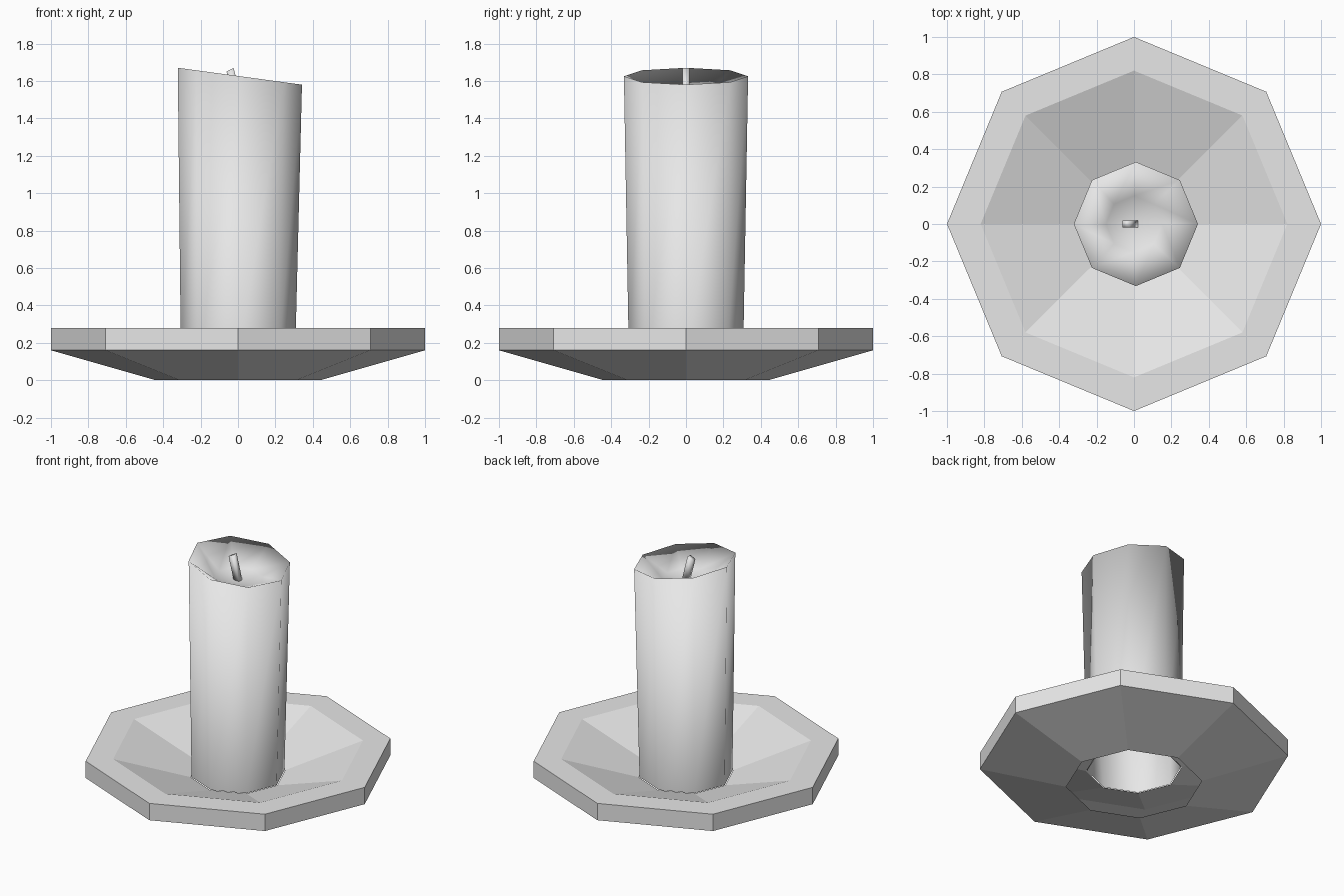
import bpy, bmesh
from math import cos, sin, tau
from mathutils import Vector

SIDES = 8

cube = bpy.data.objects.get("Cube")
if cube:
    bpy.data.objects.remove(cube)

grey = bpy.data.materials.new("pale grey")
grey.use_nodes = True
grey.diffuse_color = (0.8, 0.8, 0.8, 1)
grey.node_tree.nodes["Principled BSDF"].inputs["Base Color"].default_value = (0.8, 0.8, 0.8, 1)


def ring(bm, radius, z, cx=0.0, tilt=0.0):
    """Octagon with corners on the axes; tilt lowers it towards +x."""
    points = []
    for i in range(SIDES):
        x, y = radius * cos(tau * i / SIDES), radius * sin(tau * i / SIDES)
        points.append(bm.verts.new((x + cx, y, z - tilt * x)))
    return points


def bridge(bm, a, b):
    n = len(a)
    for i in range(n):
        j = (i + 1) % n
        bm.faces.new((a[i], a[j], b[j], b[i]))


def finish(bm, name, smooth):
    mesh = bpy.data.meshes.new(name)
    for face in bm.faces:
        face.smooth = smooth
    bm.to_mesh(mesh)
    bm.free()
    mesh.materials.append(grey)
    obj = bpy.data.objects.new(name, mesh)
    bpy.context.collection.objects.link(obj)
    return obj


# Dish: open-bottomed shell with a flat rim and sloping inside
bm = bmesh.new()
profile = [(0.44, 0), (1, 0.16), (1, 0.28), (0.82, 0.28), (0.31, 0.11)]
rings = [ring(bm, r, z) for r, z in profile]
for a, b in zip(rings, rings[1:]):
    bridge(bm, a, b)
finish(bm, "dish", False)

# Candle: flared hollow body with a slanted rim and a melted hollow on top
bm = bmesh.new()
rings = [
    ring(bm, 0.305, 0.11),
    ring(bm, 0.332, 1.625, 0.01, 0.136),
    ring(bm, 0.15, 1.51, 0.0, 0.05),
]
for a, b in zip(rings, rings[1:]):
    bridge(bm, a, b)
centre = bm.verts.new((0, 0, 1.49))
for i in range(SIDES):
    bm.faces.new((rings[-1][i], rings[-1][(i + 1) % SIDES], centre))
finish(bm, "candle", True)

# Wick: thin leaning square rod
bm = bmesh.new()
bmesh.ops.create_cube(bm, size=1)
lean = Vector((-0.045, 0, 0.18))
for v in bm.verts:
    v.co = Vector((v.co.x * 0.038, v.co.y * 0.036, 1.57 + v.co.x * 0.02)) \
        + lean * v.co.z + Vector((-0.02, 0, 0))
finish(bm, "wick", True)
